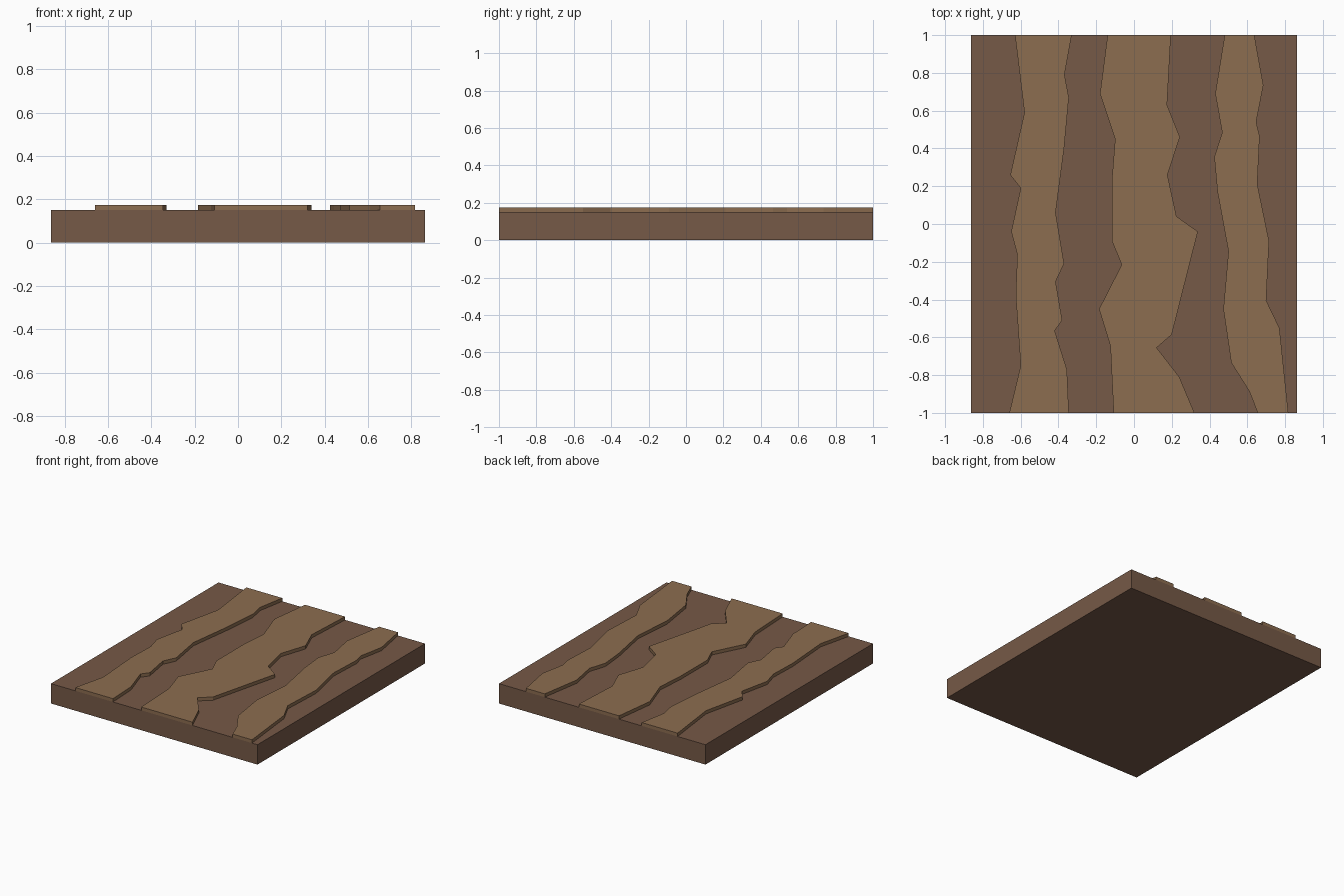
import bpy, bmesh

if "Cube" in bpy.data.objects:
    bpy.data.objects.remove(bpy.data.objects["Cube"])

HALF_X, BASE_TOP, GRAIN_TOP = 0.863, 0.15, 0.175


def material(name, rgb):
    mat = bpy.data.materials.new(name)
    mat.diffuse_color = (*rgb, 1.0)
    mat.use_nodes = True
    mat.node_tree.nodes["Principled BSDF"].inputs["Base Color"].default_value = mat.diffuse_color
    return mat


def slab(name, outline, z0, z1, mat):
    """Extrude a flat outline from z0 up to z1."""
    bm = bmesh.new()
    face = bm.faces.new([bm.verts.new((x, y, z0)) for x, y in outline])
    top = bmesh.ops.extrude_face_region(bm, geom=[face])["geom"]
    bmesh.ops.translate(bm, vec=(0, 0, z1 - z0),
                        verts=[v for v in top if isinstance(v, bmesh.types.BMVert)])
    bmesh.ops.recalc_face_normals(bm, faces=bm.faces)
    mesh = bpy.data.meshes.new(name)
    bm.to_mesh(mesh)
    bm.free()
    mesh.materials.append(mat)
    obj = bpy.data.objects.new(name, mesh)
    bpy.context.collection.objects.link(obj)
    return obj


dark = material("dark_wood", (0.18, 0.10, 0.063))
light = material("light_wood", (0.263, 0.153, 0.08))

# Base board
slab("base_board", [(-HALF_X, -1), (HALF_X, -1), (HALF_X, 1), (-HALF_X, 1)],
     0, BASE_TOP, dark)

# Left grain strip: left and right edges, back to front
left_strip = (
    [(-.63, 1), (-.58, .59), (-.655, .26), (-.60, .19), (-.65, -.04),
     (-.618, -.16), (-.626, -.38), (-.60, -.75), (-.66, -1)],
    [(-.33, 1), (-.368, .79), (-.345, .67), (-.37, .40), (-.415, .06), (-.37, -.21),
     (-.415, -.305), (-.38, -.51), (-.42, -.565), (-.355, -.77), (-.345, -1)])

# Middle grain strip
middle_strip = (
    [(-.14, 1), (-.18, .69), (-.10, .45), (-.117, .235), (-.117, -.09),
     (-.065, -.215), (-.185, -.45), (-.125, -.645), (-.108, -1)],
    [(.195, 1), (.175, .63), (.243, .46), (.177, .26), (.225, .04),
     (.338, -.04), (.20, -.585), (.12, -.655), (.24, -.81), (.32, -1)])

# Right grain strip
right_strip = (
    [(.48, 1), (.43, .69), (.467, .485), (.425, .355), (.442, .17),
     (.50, -.145), (.473, -.45), (.515, -.735), (.61, -.885), (.655, -1)],
    [(.637, 1), (.685, .735), (.647, .54), (.665, .465), (.653, .21),
     (.715, -.09), (.70, -.405), (.77, -.55), (.817, -1)])

# Raised grain strips on the board
for name, (edge_l, edge_r) in (("left_grain", left_strip),
                               ("middle_grain", middle_strip),
                               ("right_grain", right_strip)):
    slab(name, edge_l + edge_r[::-1], BASE_TOP, GRAIN_TOP, light)
